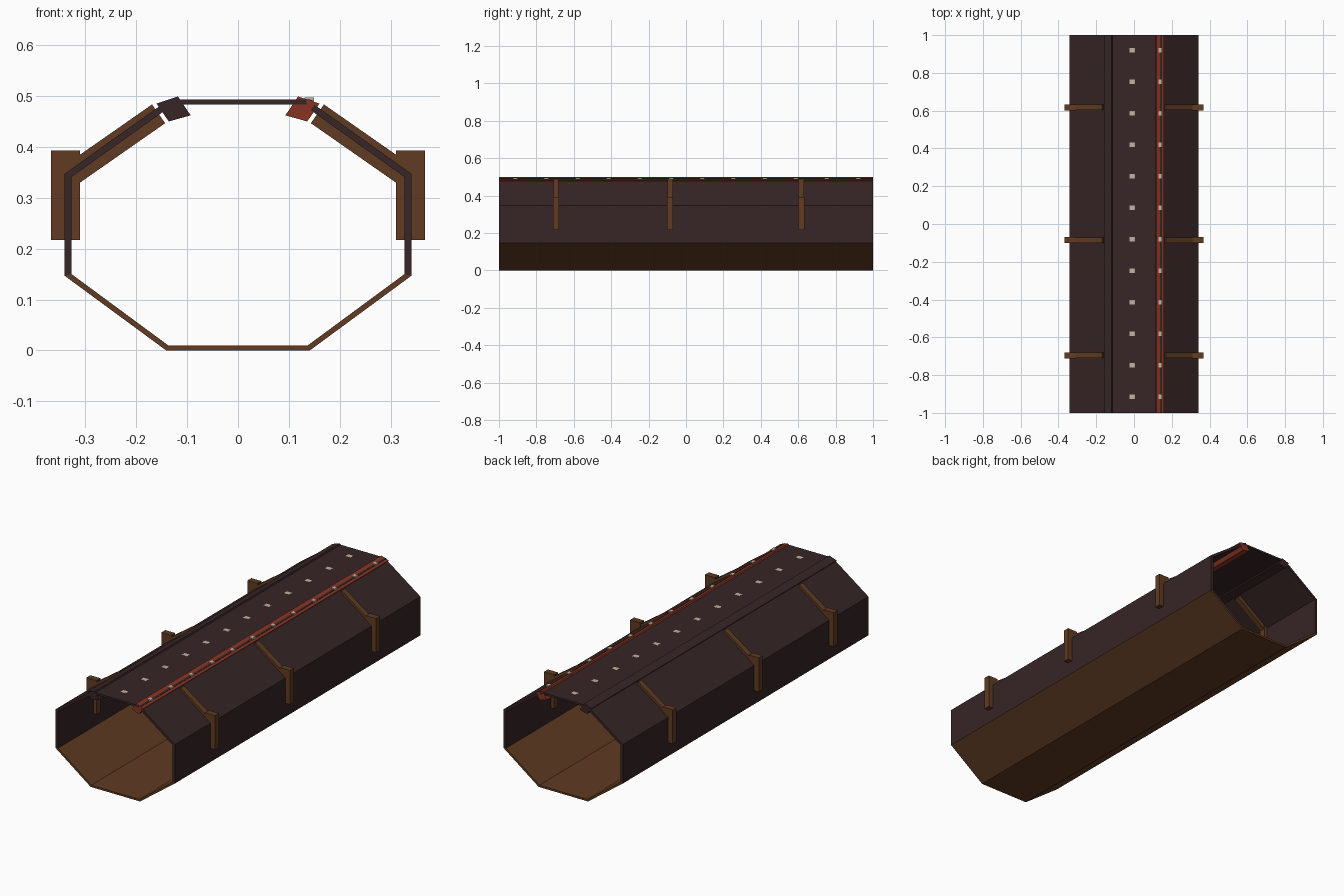
import bpy, bmesh
from mathutils import Vector

if "Cube" in bpy.data.objects:
    bpy.data.objects.remove(bpy.data.objects["Cube"])


def mat(name, rgb):
    m = bpy.data.materials.new(name)
    m.diffuse_color = (*rgb, 1)
    m.use_nodes = True
    m.node_tree.nodes["Principled BSDF"].inputs["Base Color"].default_value = m.diffuse_color
    return m


DARK = mat("dark wood", (0.038, 0.018, 0.019))
BROWN = mat("brown wood", (0.115, 0.044, 0.016))
RED = mat("red trim", (0.245, 0.036, 0.017))
BEIGE = mat("pale nail", (0.55, 0.45, 0.36))


def prism(name, pts, y0, y1, material):
    """Extrude a closed x-z outline along y."""
    bm = bmesh.new()
    a = [bm.verts.new((x, y0, z)) for x, z in pts]
    b = [bm.verts.new((x, y1, z)) for x, z in pts]
    n = len(pts)
    bm.faces.new(a)
    bm.faces.new(b[::-1])
    for i in range(n):
        j = (i + 1) % n
        bm.faces.new((a[i], b[i], b[j], a[j]))
    bmesh.ops.recalc_face_normals(bm, faces=bm.faces)
    me = bpy.data.meshes.new(name)
    bm.to_mesh(me)
    bm.free()
    me.materials.append(material)
    ob = bpy.data.objects.new(name, me)
    bpy.context.collection.objects.link(ob)
    return ob


def flip(pts, s):
    return [(s * x, z) for x, z in pts]


def bar(p, q, width):
    """Rectangle outline around the line p-q."""
    p, q = Vector(p), Vector(q)
    d = (q - p).normalized()
    n = Vector((-d.y, d.x)) * width / 2
    return [tuple(v) for v in (p + n, q + n, q - n, p - n)]


# lower trough: three-sided channel
half_out = [(0.141, 0.0), (0.341, 0.147)]
half_in = [(0.327, 0.150), (0.137, 0.010)]
trough = half_out + half_in + flip(half_in[::-1], -1) + flip(half_out[::-1], -1)
prism("lower_trough", trough, -1, 1, BROWN)

# roof plate
prism("roof_plate", [(-0.135, 0.483), (0.135, 0.483), (0.135, 0.493), (-0.135, 0.493)], -1, 1, DARK)

# corner beam outline (right side)
beam = [(0.118, 0.499), (0.160, 0.485), (0.136, 0.450), (0.093, 0.462)]

for s, side in ((1, "right"), (-1, "left")):
    # upright wall and sloping roof side, mitred together
    prism(side + "_wall", flip([(0.341, 0.147), (0.341, 0.347), (0.327, 0.341), (0.327, 0.150)], s),
          -1, 1, DARK)
    prism(side + "_roof_slope", flip([(0.341, 0.347), (0.150, 0.483), (0.143, 0.472), (0.327, 0.341)], s),
          -1, 1, DARK)
    prism(side + "_corner_beam", flip(beam, s), -1, 1, RED if s > 0 else DARK)
    # bracket posts and rafters
    for i, y in enumerate((-0.695, -0.085, 0.617)):
        prism(f"{side}_post_{i}", flip([(0.310, 0.217), (0.367, 0.217), (0.367, 0.393), (0.310, 0.393)], s),
              y - 0.016, y + 0.016, BROWN)
        prism(f"{side}_rafter_{i}", flip(bar((0.338, 0.338), (0.156, 0.465), 0.045), s),
              y - 0.0145, y + 0.0145, BROWN)

# dark seam along the red beam
prism("beam_seam", bar((0.138, 0.4930), (0.147, 0.4900), 0.002), -1, 1, DARK)

# rows of nails on the roof plate and on the red beam
for i in range(12):
    y = 0.92 - i / 6
    prism(f"roof_nail_{i}", [(-0.024, 0.492), (0.006, 0.492), (0.006, 0.4936), (-0.024, 0.4936)],
          y - 0.012, y + 0.012, BEIGE)
    prism(f"beam_nail_{i}", [(0.131, 0.488), (0.149, 0.488), (0.149, 0.4975), (0.131, 0.4975)],
          y - 0.012, y + 0.012, BEIGE)
